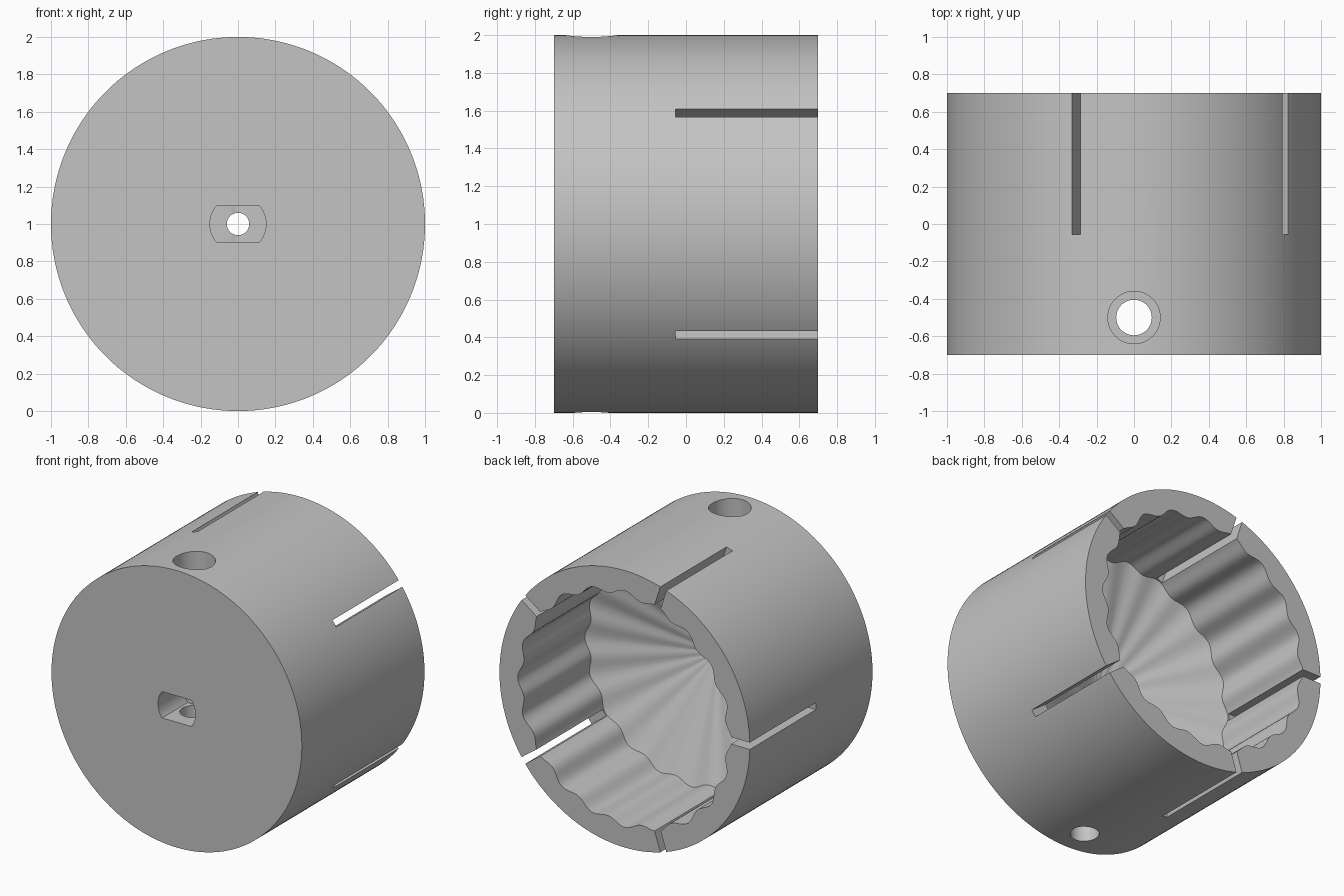
import bpy, bmesh
from math import sin, cos, pi, radians
from mathutils import Matrix

cube = bpy.data.objects.get("Cube")
if cube:
    bpy.data.objects.remove(cube, do_unlink=True)

AXIS_Z = 1.0
BACK, FRONT = 0.7, -0.7


def make_object(name, bm):
    bmesh.ops.recalc_face_normals(bm, faces=bm.faces)
    mesh = bpy.data.meshes.new(name)
    bm.to_mesh(mesh)
    bm.free()
    obj = bpy.data.objects.new(name, mesh)
    bpy.context.collection.objects.link(obj)
    return obj


def circle(radius, count):
    return [(radius * cos(2 * pi * i / count), radius * sin(2 * pi * i / count))
            for i in range(count)]


def loft(name, rings):
    """Skin a list of (y, outline) rings along the y axis and cap both ends."""
    bm = bmesh.new()
    loops = [[bm.verts.new((x, y, AXIS_Z + z)) for x, z in outline] for y, outline in rings]
    for a, b in zip(loops, loops[1:]):
        n = len(a)
        for i in range(n):
            j = (i + 1) % n
            bm.faces.new((a[i], a[j], b[j], b[i]))
    bm.faces.new(loops[0])
    bm.faces.new(loops[-1])
    return make_object(name, bm)


def upright_hole(name, radius, low, high):
    bm = bmesh.new()
    place = Matrix.Translation((0, -0.5, (low + high) / 2))
    bmesh.ops.create_cone(bm, cap_ends=True, segments=64, radius1=radius,
                          radius2=radius, depth=high - low, matrix=place)
    return make_object(name, bm)


def slot(angle):
    bm = bmesh.new()
    size = Matrix.Diagonal((0.4, 0.855, 0.05, 1))
    turn = Matrix.Rotation(-angle, 4, 'Y')
    place = Matrix.Translation((0, 0, AXIS_Z)) @ turn @ Matrix.Translation((0.9, 0.3725, 0))
    bmesh.ops.create_cube(bm, size=1, matrix=place @ size)
    return make_object("slot_cutter", bm)


def cut(target, cutter):
    mod = target.modifiers.new("cut", 'BOOLEAN')
    mod.operation = 'DIFFERENCE'
    mod.solver = 'EXACT'
    mod.object = cutter
    bpy.context.view_layer.objects.active = target
    bpy.ops.object.modifier_apply(modifier=mod.name)
    bpy.data.objects.remove(cutter, do_unlink=True)


# Solid drum
hub = loft("slotted_hub", [(FRONT, circle(1, 180)), (BACK, circle(1, 180))])

# Fluted socket with a shallow conical floor
flutes, samples = 20, 240
wavy = []
for i in range(samples):
    a = 2 * pi * i / samples
    r = 0.835 + 0.02 * cos(flutes * (a - radians(36)))
    wavy.append((r * cos(a), r * sin(a)))
cut(hub, loft("socket_cutter", [(BACK + 0.1, wavy), (-0.065, wavy),
                                (-0.36, circle(0.03, samples))]))

# Five slots dividing the wall into fingers
for k in range(5):
    cut(hub, slot(radians(36 + 72 * k)))

# Shaft pocket: a round bore with two flats
half_flat = 0.095
pocket = [(x, z) for x, z in circle(0.15, 96) if abs(z) < half_flat]
corner = (0.15 ** 2 - half_flat ** 2) ** 0.5
right = sorted([p for p in pocket if p[0] > 0], key=lambda p: p[1])
right = [(corner, -half_flat)] + right + [(corner, half_flat)]
outline = right + [(-x, z) for x, z in reversed(right)]
cut(hub, loft("pocket_cutter", [(FRONT - 0.1, outline), (-0.41, outline)]))

# Axial screw hole
cut(hub, loft("axial_cutter", [(-0.6, circle(0.06, 48)), (-0.15, circle(0.06, 48))]))

# Cross screw hole with a counterbore on top
cut(hub, upright_hole("cross_cutter", 0.095, -0.1, 2.1))
cut(hub, upright_hole("counterbore_cutter", 0.14, 1.4, 2.1))

# Material and shading
grey = bpy.data.materials.new("plain_grey")
grey.use_nodes = True
colour = (0.55, 0.55, 0.55, 1)
grey.diffuse_color = colour
grey.node_tree.nodes["Principled BSDF"].inputs["Base Color"].default_value = colour
hub.data.materials.clear()
hub.data.materials.append(grey)

bpy.ops.object.select_all(action='DESELECT')
hub.select_set(True)
bpy.context.view_layer.objects.active = hub
bpy.ops.object.shade_smooth_by_angle(angle=radians(25))
